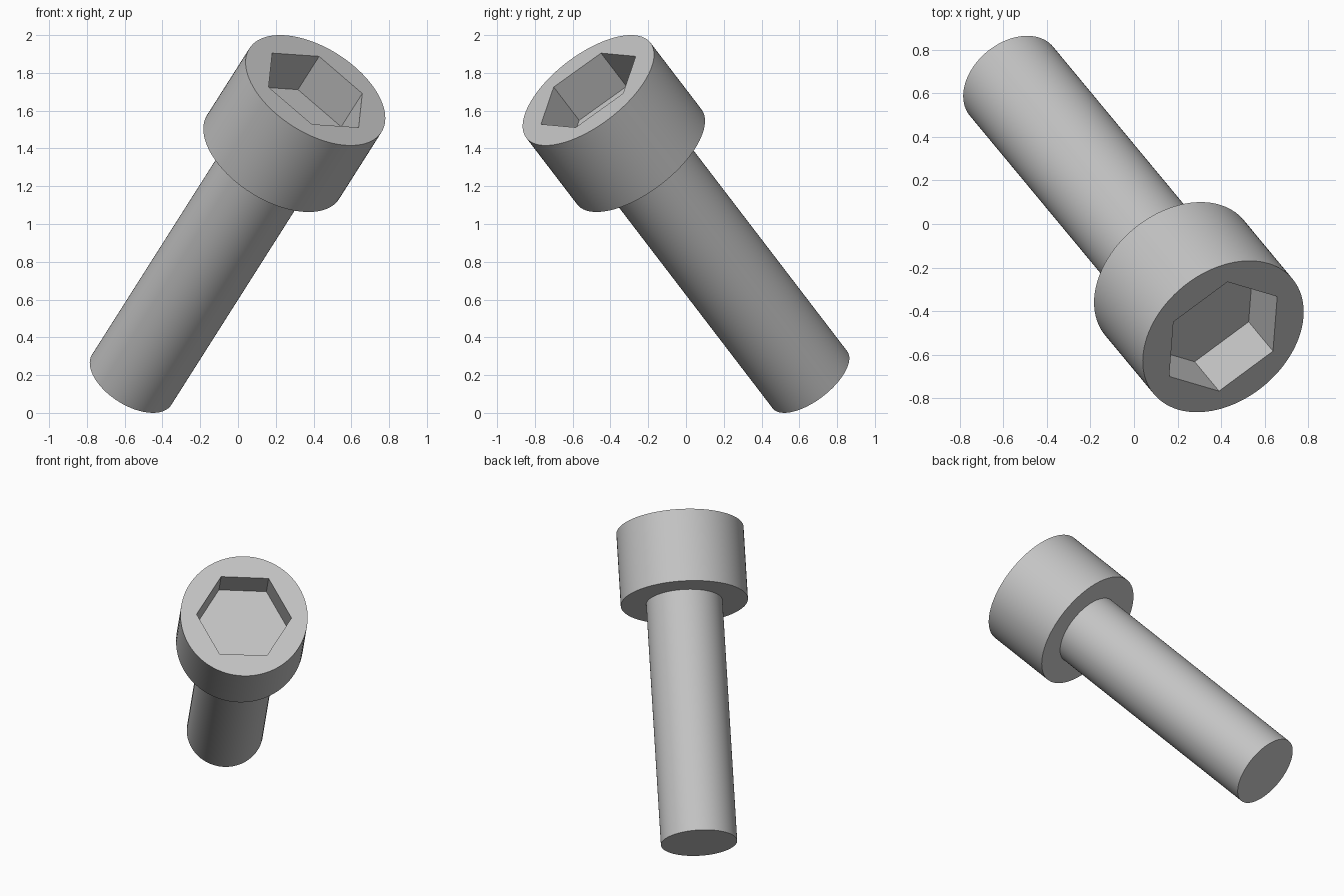
import bpy
from mathutils import Matrix, Vector

default = bpy.data.objects.get("Cube")
if default:
    bpy.data.objects.remove(default, do_unlink=True)

# Proportions measured along the screw axis
D = 0.497                      # shank diameter and head height
HEAD_R = D * 5 / 6
SOCKET_R = 0.309
SOCKET_DEPTH = D / 2
tip = Vector((-0.563, 0.656, 0.1755))
crown = Vector((0.41, -0.517, 1.708))
length = (crown - tip).length

# Tilted frame: z runs from tip to crown, x points at a socket corner
axis = (crown - tip).normalized()
side = Vector((0.245, 0.185, -0.02))
side = (side - axis * side.dot(axis)).normalized()
up = axis.cross(side)
frame = Matrix.Translation(tip) @ Matrix((side, up, axis)).transposed().to_4x4()

steel = bpy.data.materials.new("steel_grey")
steel.use_nodes = True
steel.diffuse_color = (0.55, 0.55, 0.55, 1)
steel.node_tree.nodes["Principled BSDF"].inputs["Base Color"].default_value = steel.diffuse_color


def prism(name, radius, low, high, sides):
    """Cylinder or prism between two stations on the screw axis."""
    bpy.ops.mesh.primitive_cylinder_add(vertices=sides, radius=radius, depth=high - low)
    obj = bpy.context.object
    obj.name = name
    obj.data.materials.append(steel)
    obj.matrix_world = frame @ Matrix.Translation((0, 0, (low + high) / 2))
    return obj


def smooth(obj):
    bpy.ops.object.select_all(action='DESELECT')
    obj.select_set(True)
    bpy.context.view_layer.objects.active = obj
    bpy.ops.object.shade_smooth_by_angle()


# Plain round shank, seated slightly into the head
shank = prism("shank", D / 2, 0, length - D + 0.01, 96)
smooth(shank)

# Cylindrical head with a hexagonal socket
head = prism("head", HEAD_R, length - D, length, 96)
cutter = prism("socket_cutter", SOCKET_R, length - SOCKET_DEPTH, length + 0.1, 6)
# Turn a corner of the hexagon onto the frame's x direction
cutter.matrix_world = cutter.matrix_world @ Matrix.Rotation(0.5236 * 3, 4, 'Z')
cutter.hide_render = True

cut = head.modifiers.new("socket", 'BOOLEAN')
cut.operation = 'DIFFERENCE'
cut.solver = 'EXACT'
cut.object = cutter
bpy.context.view_layer.update()
bpy.context.view_layer.objects.active = head
bpy.ops.object.modifier_apply(modifier=cut.name)
bpy.data.objects.remove(cutter, do_unlink=True)
smooth(head)
